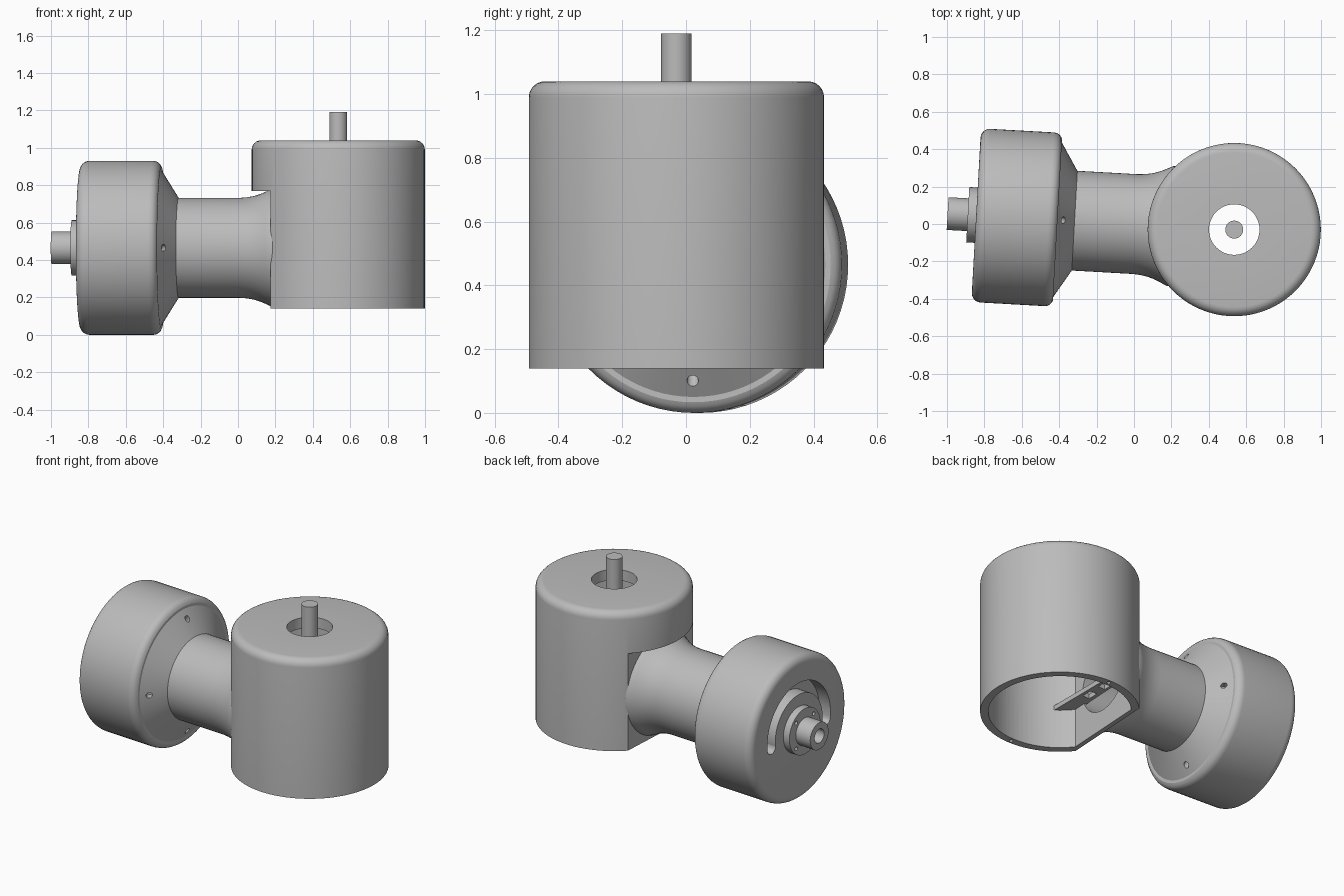
import bpy, bmesh, math
from mathutils import Matrix, Vector

if "Cube" in bpy.data.objects:
    bpy.data.objects.remove(bpy.data.objects["Cube"], do_unlink=True)

grey = bpy.data.materials.new("machined grey")
grey.use_nodes = True
grey.diffuse_color = (0.5, 0.5, 0.5, 1)
grey.node_tree.nodes["Principled BSDF"].inputs["Base Color"].default_value = (0.5, 0.5, 0.5, 1)

# Frames: upright drum axis, and the slightly swung arm axis running out of it
DRUM = Matrix.Translation((0.536, -0.03, 0))
s, c = math.sin(math.radians(3.2)), math.cos(math.radians(3.2))
ARM = Matrix(((-s, 0, -c, 0.536), (-c, 0, s, -0.03), (0, 1, 0, 0.465), (0, 0, 0, 1)))


def finish(name, bm, frame):
    bmesh.ops.remove_doubles(bm, verts=bm.verts, dist=1e-5)
    bmesh.ops.recalc_face_normals(bm, faces=bm.faces)
    bm.transform(frame)
    mesh = bpy.data.meshes.new(name)
    bm.to_mesh(mesh)
    bm.free()
    mesh.materials.append(grey)
    obj = bpy.data.objects.new(name, mesh)
    bpy.context.collection.objects.link(obj)
    return obj


def lathe(name, profile, frame, sides=64):
    """Revolve (radius, height) points around local z."""
    bm = bmesh.new()
    verts = [bm.verts.new((r, 0, h)) for r, h in profile]
    edges = [bm.edges.new(p) for p in zip(verts, verts[1:])]
    if profile[0][0] > 0:
        edges.append(bm.edges.new((verts[-1], verts[0])))
    bmesh.ops.spin(bm, geom=verts + edges, axis=(0, 0, 1), cent=(0, 0, 0),
                   angle=math.tau, steps=sides)
    return finish(name, bm, frame)


def rod(name, r, h0, h1, frame, sides=32):
    return lathe(name, [(0, h0), (r, h0), (r, h1), (0, h1)], frame, sides)


def box(name, lo, hi, frame):
    bm = bmesh.new()
    bmesh.ops.create_cube(bm, size=1)
    lo, hi = Vector(lo), Vector(hi)
    for v in bm.verts:
        v.co = (lo + hi) / 2 + v.co * (hi - lo)
    return finish(name, bm, frame)


def fillet(r, h, radius, start, steps=6):
    """Quarter-round profile points about (r, h), anticlockwise from start degrees."""
    return [(r + radius * math.cos(a), h + radius * math.sin(a))
            for a in (math.radians(start + 90 * i / steps) for i in range(steps + 1))]


def cut(obj, cutters, operation="DIFFERENCE"):
    for tool in cutters:
        tool.hide_render = True
        mod = obj.modifiers.new("cut", "BOOLEAN")
        mod.operation, mod.solver, mod.object = operation, "EXACT", tool
    bpy.context.view_layer.update()
    result = bpy.data.meshes.new_from_object(
        obj.evaluated_get(bpy.context.evaluated_depsgraph_get()))
    obj.modifiers.clear()
    obj.data = result
    for tool in cutters:
        bpy.data.objects.remove(tool, do_unlink=True)


def around(frame, r, angles):
    for a in angles:
        t = math.radians(a)
        yield frame @ Matrix.Translation((r * math.cos(t), r * math.sin(t), 0))


# Drum: open-bottomed shell, flattened on the arm side below its cap
R, INNER = 0.463, 0.415
drum = lathe("drum_housing", [(0, 0.14), (R, 0.14)] + fillet(R - 0.05, 0.99, 0.05, 0)
             + [(0, 1.04)], DRUM, 80)
flat = box("flat_cutter", (-1, -1, 0.345), (1, 0.305, 0.8), ARM)
cavity = rod("cavity", INNER, 0.0, 0.97, DRUM, 80)
cut(cavity, [box("cavity_flat", (-1, -1, 0.315), (1, 0.305, 0.8), ARM)])
holes = [rod("rim_hole", 0.012, 0.1, 0.2, f, 12) for f in around(DRUM, 0.44, (0, 90, 270))]
cut(drum, [flat, cavity, rod("top_hole", 0.135, 0.9, 1.1, DRUM, 48),
           rod("neck_opening", 0.2, 0.2, 0.4, ARM, 48)] + holes)

output_shaft = rod("output_shaft", 0.048, 0.85, 1.19, DRUM)

# Shelf inside the drum, with two fixing windows
shelf = rod("inner_shelf", INNER + 0.01, 0.39, 0.42, DRUM, 64)
cut(shelf, [box("shelf_trim", (-0.24, -1, 0.3), (1, 1, 0.5), DRUM),
            box("shelf_end", (-1, -1, 0.33), (1, 1, 1), ARM)]
    + [box("window", (-0.31, y - 0.035, 0.3), (-0.26, y + 0.035, 0.5), DRUM)
       for y in (-0.07, 0.07)])

# Neck: hollow tube flaring into the drum
neck = lathe("neck", [(0.2, 0.32), (0.322, 0.32), (0.32, 0.345), (0.306, 0.375), (0.29, 0.41),
                      (0.277, 0.45), (0.27, 0.49), (0.267, 0.53), (0.267, 0.87), (0.2, 0.87)], ARM)

# Wheel-like end head: cone back, rounded rim, flat face
F, FACE = 0.465, 1.382
head = lathe("end_head", [(0, 0.855), (0.267, 0.855), (0.415, 0.947)]
             + fillet(F - 0.045, 0.99, 0.045, -75, 5)[:-1] + [(F, 0.995)]
             + fillet(F - 0.05, FACE - 0.05, 0.05, 0) + [(0, FACE)], ARM, 80)

# Half-round slot with rounded ends in the face
slot = lathe("slot", [(0.225, 1.3), (0.3, 1.3), (0.3, 1.5), (0.225, 1.5)], ARM)
cut(slot, [box("slot_trim", (-1, -1, 1), (1, -0.03, 2), ARM)])
ends = [rod("slot_end", 0.0374, 1.3, 1.5, ARM @ Matrix.Translation((x, -0.03, 0)), 24)
        for x in (-0.2608, 0.2608)]
cone_tilt = Matrix.Translation((0.365, 0, 0.915)) @ Matrix.Rotation(math.radians(-58), 4, "Y")
screws = [rod("cone_hole", 0.018, -0.05, 0.05,
              ARM @ Matrix.Rotation(math.radians(a), 4, "Z") @ cone_tilt, 16)
          for a in (0, 90, 180, 270)]
cut(head, [slot] + ends + screws)

# Hub boss with screw holes, and its hollow spindle
hub = rod("hub_boss", 0.148, 1.37, 1.427, ARM, 48)
cut(hub, [rod("hub_hole", 0.012, 1.4, 1.5, f, 12)
          for f in around(ARM, 0.118, (45, 135, 225, 315))])
spindle = lathe("hub_spindle", [(0, 1.42), (0.0875, 1.42), (0.0875, 1.535), (0.045, 1.535),
                                (0.045, 1.44), (0, 1.44)], ARM, 40)

for part in (drum, output_shaft, shelf, neck, head, hub, spindle):
    bpy.ops.object.select_all(action="DESELECT")
    part.select_set(True)
    bpy.context.view_layer.objects.active = part
    bpy.ops.object.shade_smooth_by_angle(angle=math.radians(25))
